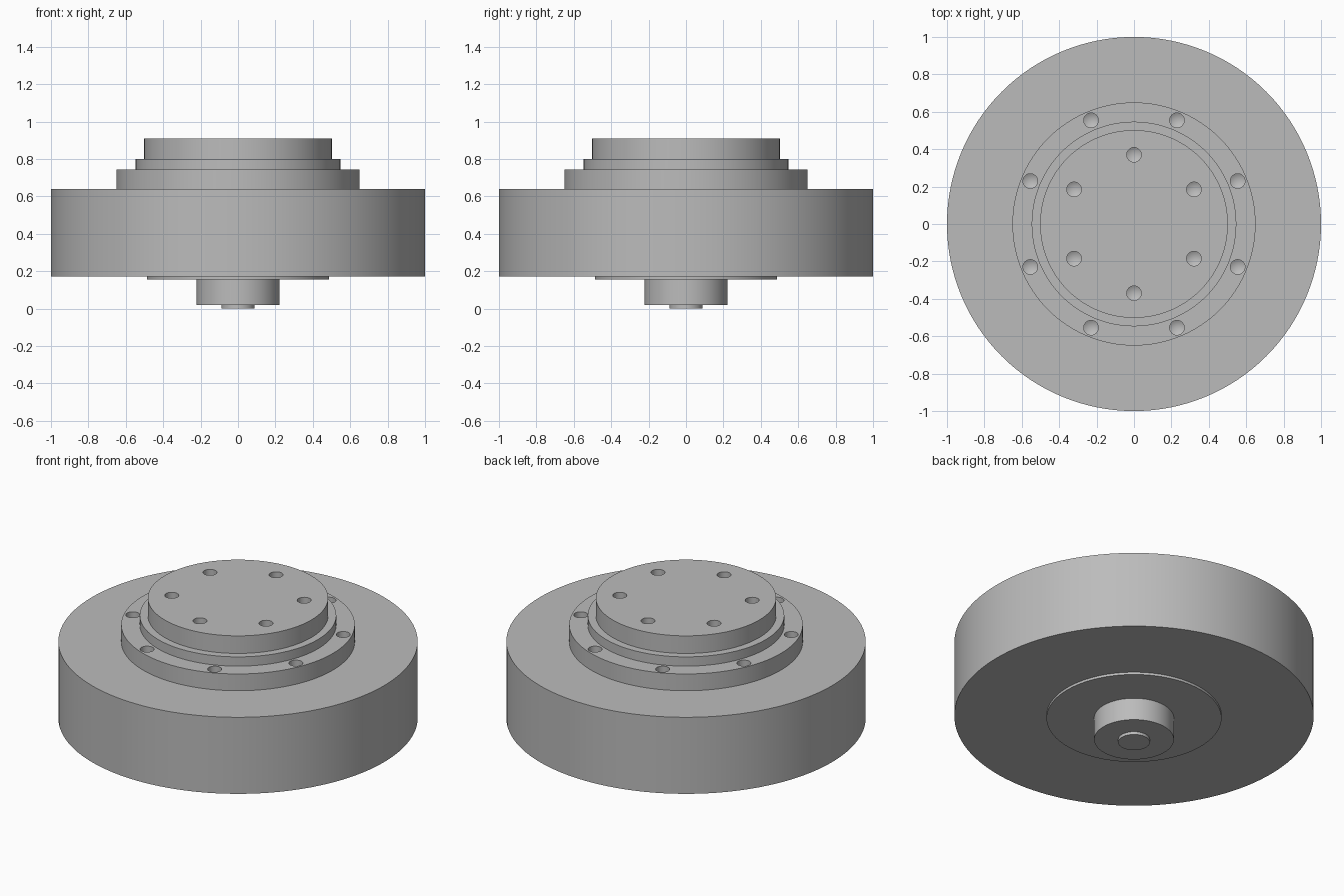
import bpy, bmesh, math

if "Cube" in bpy.data.objects:
    bpy.data.objects.remove(bpy.data.objects["Cube"])

SEGMENTS = 128

# Bare metal finish
metal = bpy.data.materials.new("grey metal")
metal.use_nodes = True
grey = (0.5, 0.5, 0.5, 1)
metal.diffuse_color = grey
metal.node_tree.nodes["Principled BSDF"].inputs["Base Color"].default_value = grey


def finish(name, bm):
    bmesh.ops.recalc_face_normals(bm, faces=bm.faces)
    mesh = bpy.data.meshes.new(name)
    bm.to_mesh(mesh)
    bm.free()
    mesh.materials.append(metal)
    obj = bpy.data.objects.new(name, mesh)
    bpy.context.collection.objects.link(obj)
    return obj


def add_turned(bm, profile, segments, x=0, y=0):
    """Stack rings of (radius, height); a zero radius makes a tip."""
    rings = []
    for r, z in profile:
        count = segments if r > 0 else 1
        rings.append([bm.verts.new((x + r * math.cos(math.tau * i / segments),
                                    y + r * math.sin(math.tau * i / segments), z))
                      for i in range(count)])
    for a, b in zip(rings, rings[1:]):
        for i in range(segments):
            j = (i + 1) % segments
            if len(a) == 1:
                bm.faces.new((a[0], b[j], b[i]))
            else:
                bm.faces.new((a[i], a[j], b[j], b[i]))
    for ring in (rings[0], rings[-1]):
        if len(ring) > 1:
            bm.faces.new(ring)


def turned(name, profile):
    bm = bmesh.new()
    add_turned(bm, profile, SEGMENTS)
    return finish(name, bm)


def drill(target, name, count, circle, start, top, depth):
    """Cut a ring of blind holes with conical bottoms."""
    bm = bmesh.new()
    radius = 0.039
    for i in range(count):
        a = math.radians(start) + math.tau * i / count
        add_turned(bm, [(0, top - depth - 0.022), (radius, top - depth), (radius, top + 0.03)],
                   32, circle * math.cos(a), circle * math.sin(a))
    cutter = finish(name, bm)
    cutter.hide_render = True
    cutter.hide_viewport = True
    cutter.display_type = 'WIRE'
    cut = target.modifiers.new(name, 'BOOLEAN')
    cut.operation = 'DIFFERENCE'
    cut.solver = 'EXACT'
    cut.object = cutter
    bpy.context.view_layer.update()
    mesh = bpy.data.meshes.new_from_object(
        target.evaluated_get(bpy.context.evaluated_depsgraph_get()))
    target.modifiers.clear()
    target.data = mesh
    bpy.data.objects.remove(cutter)


# Main drum with the shallow plate underneath
housing = turned("housing", [(0.487, 0.155), (0.487, 0.17), (1, 0.17), (1, 0.64)])

# Stepped hub: mounting ring, collar and output flange
hub = turned("stepped_hub", [(0.65, 0.64), (0.65, 0.743), (0.547, 0.743), (0.547, 0.8),
                             (0.502, 0.8), (0.502, 0.908)])
drill(hub, "flange_holes", 6, 0.37, 30, 0.908, 0.07)
drill(hub, "ring_holes", 8, 0.6, 22.5, 0.743, 0.07)

# Input shaft with its pilot boss
shaft = turned("input_shaft", [(0.088, 0), (0.088, 0.018), (0.222, 0.018), (0.222, 0.155)])

# Smooth walls with crisp rims
bpy.ops.object.select_all(action='DESELECT')
for obj in (housing, hub, shaft):
    obj.select_set(True)
bpy.context.view_layer.objects.active = housing
bpy.ops.object.shade_smooth_by_angle(angle=math.radians(30))
